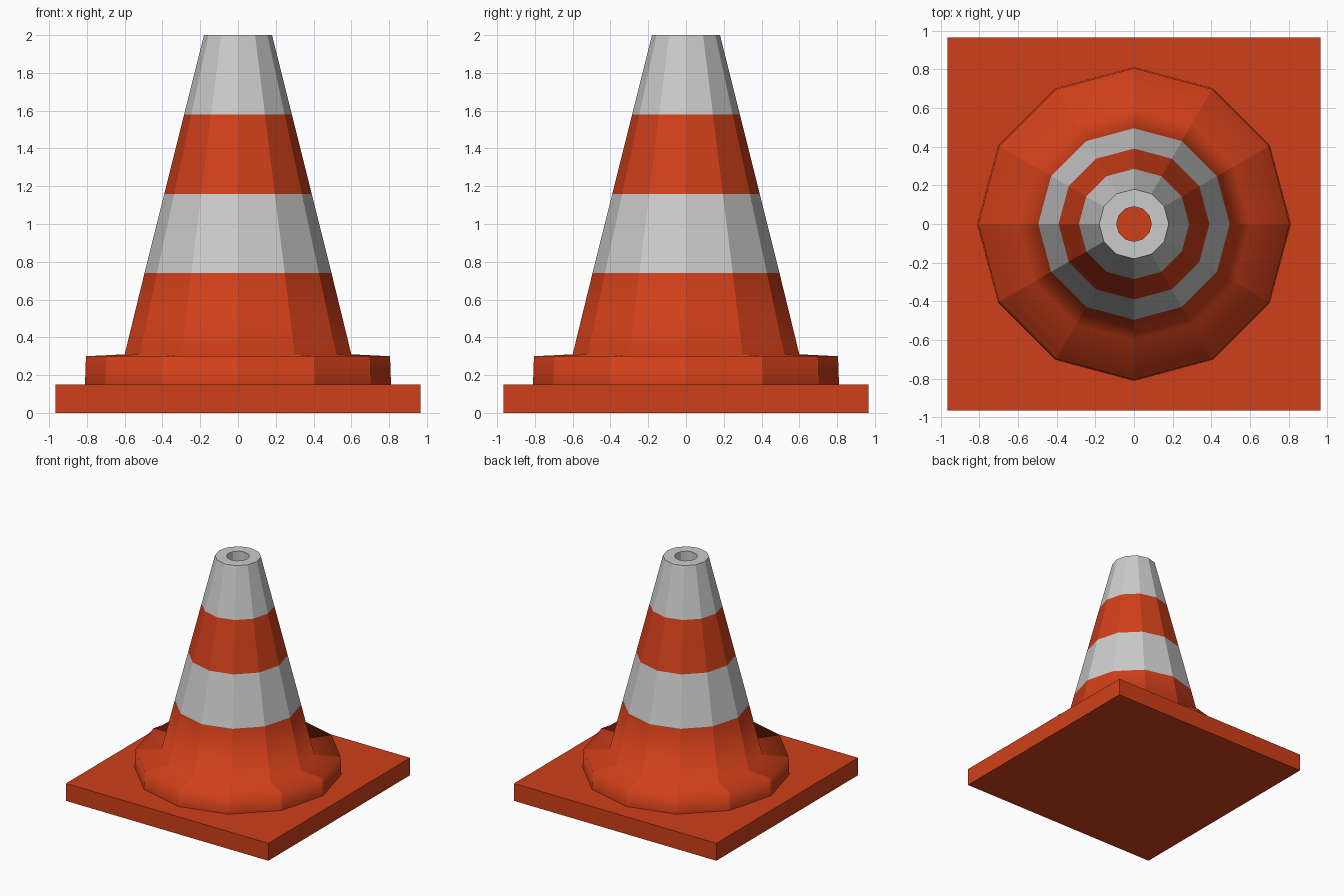
import bpy, bmesh, math

if "Cube" in bpy.data.objects:
    bpy.data.objects.remove(bpy.data.objects["Cube"])

SIDES = 12

orange = bpy.data.materials.new("orange_rubber")
orange.diffuse_color = (0.63, 0.05, 0.01, 1)
orange.use_nodes = True
orange.node_tree.nodes["Principled BSDF"].inputs["Base Color"].default_value = orange.diffuse_color
grey = bpy.data.materials.new("reflective_grey")
grey.diffuse_color = (0.8, 0.8, 0.8, 1)
grey.use_nodes = True
grey.node_tree.nodes["Principled BSDF"].inputs["Base Color"].default_value = grey.diffuse_color


def finish(name, bm, mats):
    mesh = bpy.data.meshes.new(name)
    bm.to_mesh(mesh)
    bm.free()
    for m in mats:
        mesh.materials.append(m)
    obj = bpy.data.objects.new(name, mesh)
    bpy.context.collection.objects.link(obj)
    return obj


# Square base slab
bm = bmesh.new()
bmesh.ops.create_cube(bm, size=1)
bmesh.ops.scale(bm, vec=(1.93, 1.93, 0.15), verts=bm.verts)
bmesh.ops.translate(bm, vec=(0, 0, 0.075), verts=bm.verts)
finish("base_slab", bm, [orange])

# Cone profile: (radius, height, material of the band above, smooth band)
profile = [
    (0.81, 0.15, 0, True),     # flange side
    (0.805, 0.30, 0, True),    # flange top
    (0.60, 0.31, 0, True),     # lower orange
    (0.495, 0.74, 1, False),   # wide grey stripe
    (0.39, 1.16, 0, False),    # upper orange
    (0.285, 1.58, 1, False),   # grey tip
    (0.18, 2.00, 1, False),    # rim
    (0.09, 2.00, 1, False),    # bore
    (0.09, 0.15, 1, False),
]
bm = bmesh.new()
rings = []
for r, z, _, _ in profile:
    angles = [2 * math.pi * i / SIDES for i in range(SIDES)]
    rings.append([bm.verts.new((r * math.cos(a), r * math.sin(a), z)) for a in angles])

for k, (low, high) in enumerate(zip(rings, rings[1:])):
    for i in range(SIDES):
        j = (i + 1) % SIDES
        face = bm.faces.new((low[i], low[j], high[j], high[i]))
        face.material_index = profile[k][2]
        face.smooth = profile[k][3]

# Vertical facet edges and the stripe edge stay crisp; the flange blends softly
for e in bm.edges:
    a, b = e.verts
    vertical = abs(math.hypot(*a.co.xy) - math.hypot(*b.co.xy)) > 1e-4 or abs(a.co.z - b.co.z) > 1e-4
    e.smooth = not (vertical or a.co.z > 0.7)
finish("cone_body", bm, [orange, grey])
